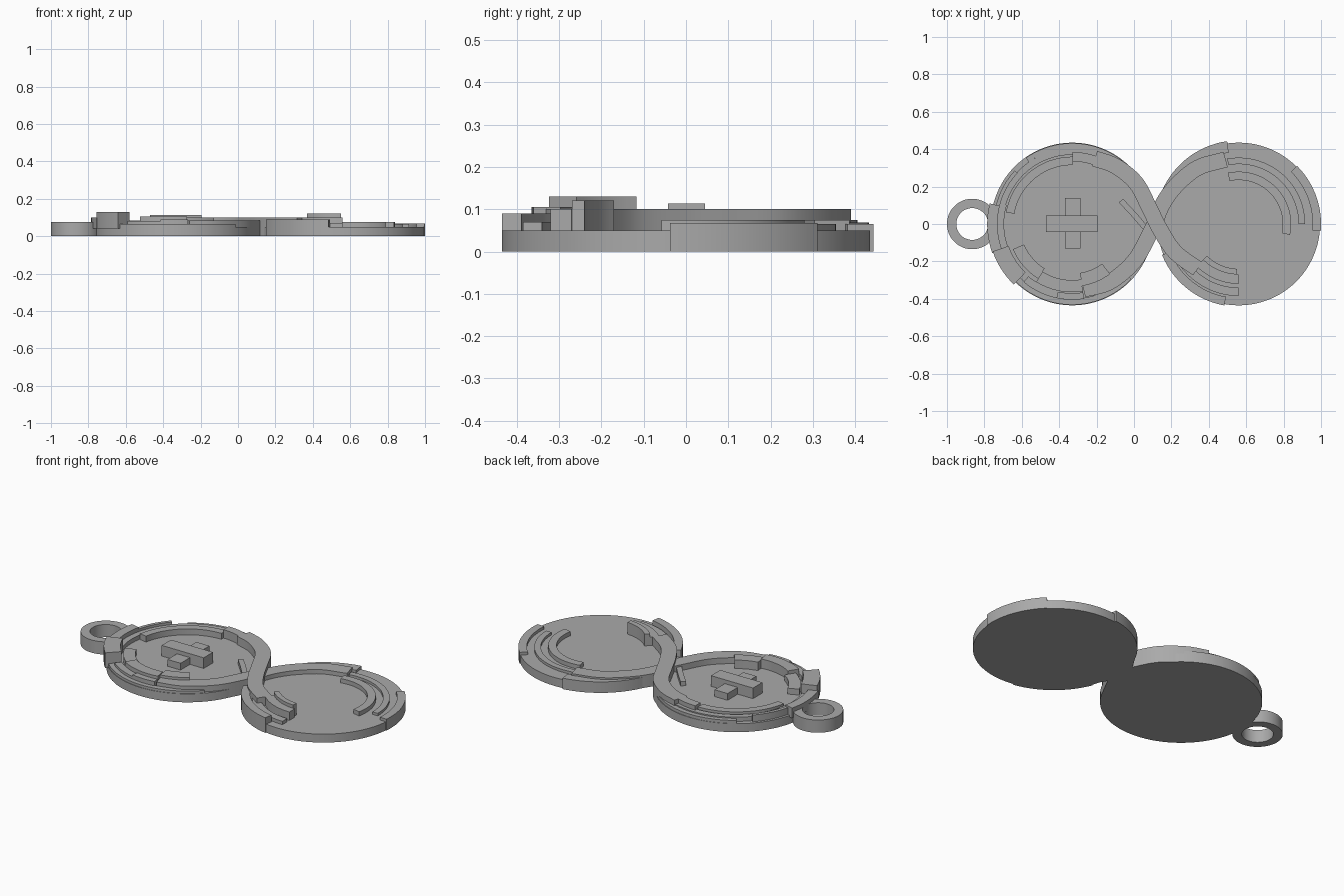
import bpy, bmesh
from math import sin, cos, radians, ceil
from mathutils import Vector

if "Cube" in bpy.data.objects:
    bpy.data.objects.remove(bpy.data.objects["Cube"])

grey = bpy.data.materials.new("plain grey")
grey.use_nodes = True
tone = (0.4, 0.4, 0.4, 1)
grey.diffuse_color = tone
grey.node_tree.nodes["Principled BSDF"].inputs["Base Color"].default_value = tone

LEFT, RIGHT, LOOP = -0.33, 0.56, -0.865


def finish(name, bm):
    bmesh.ops.recalc_face_normals(bm, faces=bm.faces)
    mesh = bpy.data.meshes.new(name)
    bm.to_mesh(mesh)
    bm.free()
    mesh.materials.append(grey)
    obj = bpy.data.objects.new(name, mesh)
    bpy.context.collection.objects.link(obj)
    bpy.context.view_layer.objects.active = obj
    obj.select_set(True)
    bpy.ops.object.shade_smooth_by_angle(angle=radians(30))
    obj.select_set(False)


def strip(name, inner, outer, z0, z1, closed=False):
    """Solid band between two matching edge lines."""
    bm = bmesh.new()
    rows = [[bm.verts.new((p.x, p.y, z)) for p, z in
             ((a, z0), (b, z0), (b, z1), (a, z1))] for a, b in zip(inner, outer)]
    pairs = list(zip(rows, rows[1:]))
    if closed:
        pairs.append((rows[-1], rows[0]))
    else:
        bm.faces.new(rows[0])
        bm.faces.new(rows[-1])
    for r, s in pairs:
        for i in range(4):
            j = (i + 1) % 4
            bm.faces.new((r[i], r[j], s[j], s[i]))
    finish(name, bm)


def arc(name, cx, r0, r1, a0, a1, z1, z0=0.04):
    closed = a1 - a0 == 360
    n = max(4, ceil((a1 - a0) / 4))
    turns = [radians(a0 + (a1 - a0) * i / n) for i in range(n if closed else n + 1)]
    edge = lambda r: [Vector((cx + r * cos(t), r * sin(t))) for t in turns]
    strip(name, edge(r0), edge(r1), z0, z1, closed)


def ribbon(name, pts, width, z1, z0=0.0):
    """Smooth flat band following a path."""
    p = [Vector(q) for q in pts]
    p = [2 * p[0] - p[1]] + p + [2 * p[-1] - p[-2]]
    line = []
    for a, b, c, d in zip(p, p[1:], p[2:], p[3:]):
        for i in range(6):
            t = i / 6
            line.append(0.5 * (2 * b + (c - a) * t + (2 * a - 5 * b + 4 * c - d) * t ** 2
                               + (3 * b - a - 3 * c + d) * t ** 3))
    line.append(p[-2])
    sides = []
    for i in range(len(line)):
        d = (line[min(i + 1, len(line) - 1)] - line[max(i - 1, 0)]).normalized()
        sides.append(Vector((-d.y, d.x)) * width / 2)
    strip(name, [q - s for q, s in zip(line, sides)],
          [q + s for q, s in zip(line, sides)], z0, z1)


def disc(name, cx, r, h):
    bm = bmesh.new()
    bmesh.ops.create_cone(bm, cap_ends=True, segments=96, radius1=r, radius2=r, depth=h)
    bmesh.ops.translate(bm, verts=bm.verts, vec=(cx, 0, h / 2))
    finish(name, bm)


def box(name, x0, x1, y0, y1, z1):
    strip(name, [Vector((x0, y0)), Vector((x1, y0))],
          [Vector((x0, y1)), Vector((x1, y1))], 0.04, z1)


# Base plates and hanging loop
disc("left_plate", LEFT, 0.435, 0.05)
disc("right_plate", RIGHT, 0.435, 0.05)
arc("hanging_loop", LOOP, 0.085, 0.135, 0, 360, 0.075, 0)

# Raised cross
box("cross_bar", -0.47, -0.195, -0.042, 0.045, 0.113)
box("cross_upright", -0.37, -0.285, -0.13, 0.14, 0.09)

# Bands crossing at the waist
ribbon("upper_band", [(-0.21, 0.35), (-0.1, 0.31), (0.01, 0.22), (0.08, 0.09),
                      (0.14, -0.03), (0.22, -0.15), (0.34, -0.24)], 0.085, 0.1)
ribbon("lower_band_left", [(-0.27, -0.35), (-0.13, -0.31), (0.0, -0.2),
                           (0.08, -0.06), (0.11, 0.0)], 0.085, 0.085)
ribbon("lower_band_right", [(0.11, 0.0), (0.15, 0.1), (0.22, 0.2), (0.34, 0.3),
                            (0.49, 0.345)], 0.085, 0.075)
ribbon("inner_sliver", [(-0.07, 0.125), (0.0, 0.05), (0.06, -0.02)], 0.03, 0.075)

# Arcs on the left plate
for name, r0, r1, a0, a1, z in [
        ("lower_rim", 0.4, 0.432, 224, 317, 0.065),
        ("lower_ring", 0.365, 0.405, 230, 279, 0.08),
        ("lower_ring_block", 0.37, 0.405, 258, 279, 0.09),
        ("corner_block", 0.36, 0.45, 199, 226, 0.13),
        ("loop_mount", 0.4, 0.455, 166, 200, 0.1),
        ("side_ring", 0.365, 0.41, 164, 200, 0.075),
        ("upper_rim", 0.405, 0.432, 52, 125, 0.068),
        ("upper_ring", 0.37, 0.405, 62, 166, 0.075),
        ("side_sliver", 0.4, 0.42, 137, 166, 0.09),
        ("upper_inner_ring", 0.315, 0.36, 90, 170, 0.085),
        ("upper_block", 0.335, 0.385, 70, 90, 0.1),
        ("inner_arc_left", 0.28, 0.345, 203, 238, 0.085),
        ("inner_arc_middle", 0.3, 0.365, 238, 279, 0.105),
        ("inner_arc_right", 0.265, 0.335, 279, 307, 0.1)]:
    arc("left_" + name, LEFT, r0, r1, a0, a1, z)

# Arcs on the right plate
arc("right_upper_rim", RIGHT, 0.385, 0.447, 98, 158, 0.065, 0)
arc("right_lower_rim", RIGHT, 0.395, 0.442, 202, 260, 0.09, 0)
arc("right_far_rim", RIGHT, 0.395, 0.44, -5, 45, 0.067, 0)
for name, r0, r1, a0, a1, z in [
        ("outer_arc", 0.32, 0.355, 0, 100, 0.065),
        ("inner_arc", 0.235, 0.28, -12, 102, 0.075),
        ("lower_inner_arc", 0.24, 0.27, 225, 268, 0.12),
        ("lower_middle_arc", 0.27, 0.32, 225, 270, 0.1),
        ("lower_outer_arc", 0.34, 0.385, 215, 270, 0.07)]:
    arc("right_" + name, RIGHT, r0, r1, a0, a1, z)
